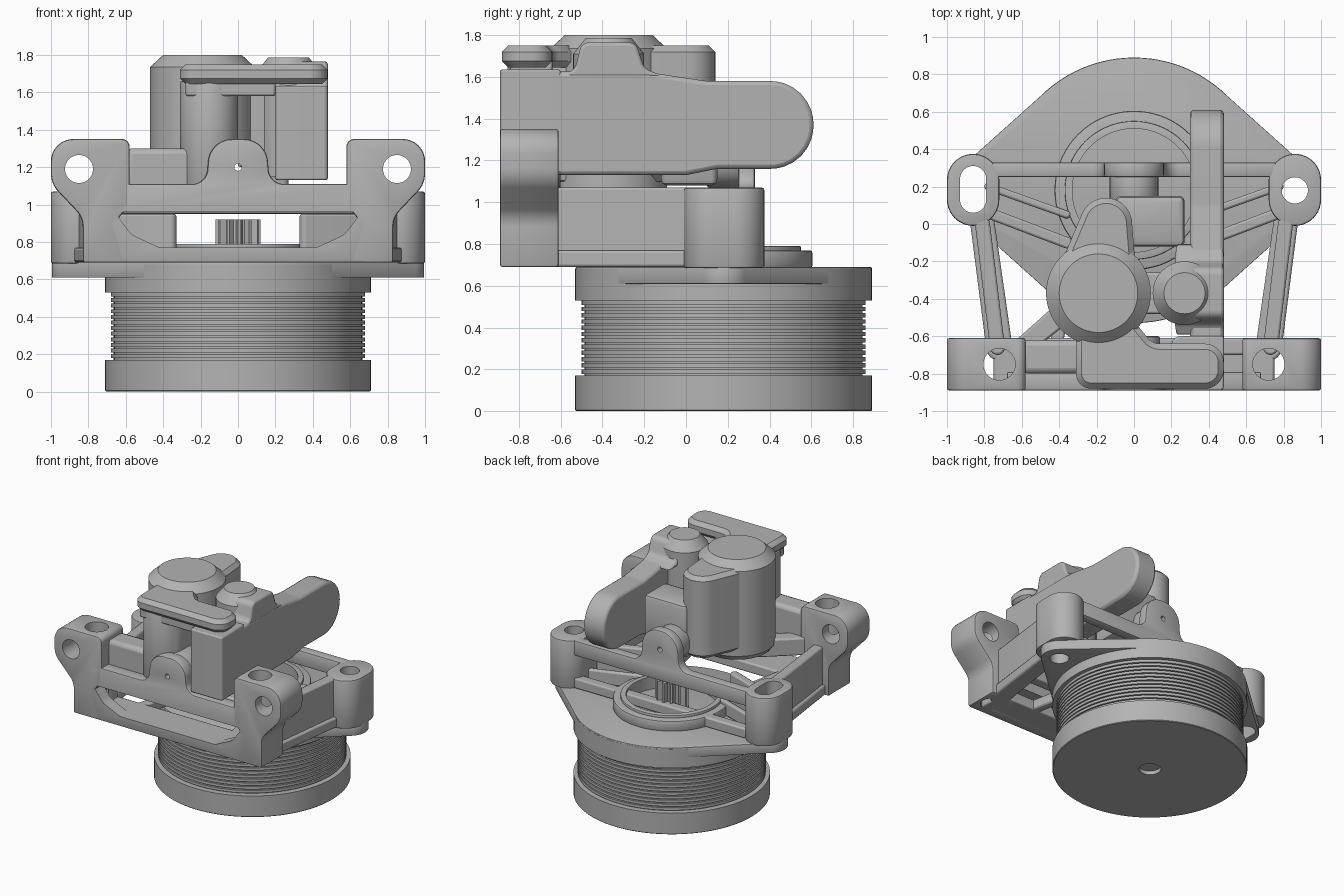
import bpy, bmesh, math
from mathutils import Vector
from mathutils.geometry import convex_hull_2d

if "Cube" in bpy.data.objects:
    bpy.data.objects.remove(bpy.data.objects["Cube"], do_unlink=True)

grey = bpy.data.materials.new("machined grey")
grey.use_nodes = True
COLOUR = (0.45, 0.45, 0.45, 1)
grey.diffuse_color = COLOUR
grey.node_tree.nodes["Principled BSDF"].inputs["Base Color"].default_value = COLOUR

MOTOR_Y = 0.18
PIVOT_Z = 1.2
parts = []


def finish(name, bm, bevel=0, segments=2):
    bmesh.ops.remove_doubles(bm, verts=bm.verts, dist=1e-5)
    bmesh.ops.recalc_face_normals(bm, faces=bm.faces)
    mesh = bpy.data.meshes.new(name)
    bm.to_mesh(mesh)
    bm.free()
    mesh.materials.append(grey)
    ob = bpy.data.objects.new(name, mesh)
    bpy.context.collection.objects.link(ob)
    if bevel:
        mod = ob.modifiers.new("soft edges", "BEVEL")
        mod.width, mod.segments = bevel, segments
        mod.limit_method, mod.angle_limit = "ANGLE", math.radians(40)
    parts.append(ob)
    return ob


def prism(name, outline, lo, hi, axis="z", bevel=0.012, segments=2):
    """Extrude a 2D outline along an axis."""
    place = {"z": lambda u, v, w: (u, v, w), "y": lambda u, v, w: (u, w, v),
             "x": lambda u, v, w: (w, u, v)}[axis]
    bm = bmesh.new()
    ends = [[bm.verts.new(place(p[0], p[1], w)) for p in outline] for w in (lo, hi)]
    for end in ends:
        bm.faces.new(end)
    n = len(outline)
    for i in range(n):
        j = (i + 1) % n
        bm.faces.new((ends[0][i], ends[0][j], ends[1][j], ends[1][i]))
    return finish(name, bm, bevel, segments)


def rounded(*corners, steps=8):
    """Polygon outline whose corners (u, v, radius) are filleted."""
    out = []
    for i, c in enumerate(corners):
        p = Vector(c[:2])
        a = Vector(corners[i - 1][:2]) - p
        b = Vector(corners[(i + 1) % len(corners)][:2]) - p
        r = c[2] if len(c) > 2 else 0
        if not r:
            out.append(p)
            continue
        half = a.angle(b) / 2
        t = min(r / math.tan(half), 0.49 * a.length, 0.49 * b.length)
        r = t * math.tan(half)
        a.normalize()
        b.normalize()
        centre = p + (a + b).normalized() * r / math.sin(half)
        s, e = p + a * t - centre, p + b * t - centre
        out += [centre + s.lerp(e, k / steps).normalized() * r for k in range(steps + 1)]
    return out


def circle(x, y, r, n=40):
    return [Vector((x + r * math.cos(k * math.tau / n), y + r * math.sin(k * math.tau / n)))
            for k in range(n)]


def hull(*circles, n=40):
    pts = [p for c in circles for p in circle(*c, n)]
    return [pts[i] for i in convex_hull_2d(pts)]


def box(x0, x1, y0, y1, r=0.0):
    return rounded((x0, y0, r), (x1, y0, r), (x1, y1, r), (x0, y1, r))


def lathe(name, profile, x, y, n=72):
    bm = bmesh.new()
    vs = [bm.verts.new((x + r, y, z)) for r, z in profile]
    es = [bm.edges.new(pair) for pair in zip(vs, vs[1:])]
    bmesh.ops.spin(bm, geom=vs + es, cent=(x, y, 0), axis=(0, 0, 1),
                   angle=math.tau, steps=n, use_duplicate=False)
    return finish(name, bm)


def cut(ob, outline, lo, hi, axis="z"):
    """Subtract a prism and bake the result."""
    tool = prism("cutter", outline, lo, hi, axis, 0)
    tool.hide_render = True
    mod = ob.modifiers.new("cut", "BOOLEAN")
    mod.operation, mod.object, mod.solver = "DIFFERENCE", tool, "EXACT"
    deps = bpy.context.evaluated_depsgraph_get()
    mesh = bpy.data.meshes.new_from_object(ob.evaluated_get(deps))
    ob.modifiers.clear()
    ob.data = mesh
    parts.remove(tool)
    bpy.data.objects.remove(tool, do_unlink=True)
    return ob


def pinhole(ob):
    return cut(ob, circle(0, PIVOT_Z, 0.02, 12), -1, 1, "y")


# Motor drum with fine ribs and a shaft recess below
profile = [(0, 0.03), (0.08, 0.03), (0.08, 0), (0.705, 0), (0.71, 0.005), (0.71, 0.17)]
ribs = 12
for k in range(ribs):
    z, h = 0.17 + k * 0.03, 0.03
    profile += [(0.665, z), (0.665, z + h * 0.3), (0.68, z + h * 0.3), (0.68, z + h)]
profile += [(0.71, 0.53), (0.71, 0.68), (0, 0.68)]
lathe("motor_drum", profile, 0, MOTOR_Y, 96)

# Mounting flange and corner posts
slots = {-1: hull((-0.86, 0.13, 0.07), (-0.86, 0.24, 0.07)), 1: circle(0.86, MOTOR_Y, 0.07)}
flange = prism("motor_flange", hull((0, MOTOR_Y, 0.709), (-0.86, MOTOR_Y, 0.135),
                                    (0.86, MOTOR_Y, 0.135), n=96), 0.61, 0.69, bevel=0.004)
for side, name in ((-1, "right"), (1, "left")):
    cut(flange, slots[side], 0.5, 0.8)
    post = prism(name + "_rear_post", hull((side * 0.86, 0.13, 0.14), (side * 0.86, 0.235, 0.14)),
                 0.685, 1.07)
    cut(post, slots[side], 0.5, 1.2)

    # Side walls and webs
    prism(name + "_side_wall", hull((side * 0.81, 0, 0.04), (side * 0.73, -0.66, 0.04)), 0.69, 1.07)
    prism(name + "_side_foot", hull((side * 0.81, 0, 0.065), (side * 0.72, -0.66, 0.07)), 0.69, 0.77)
    prism(name + "_post_web", hull((side * 0.78, 0.06, 0.03), (side * 0.36, -0.1, 0.03)), 0.69, 0.95)
    prism(name + "_rear_web", hull((side * 0.78, 0.2, 0.02), (side * 0.36, 0.05, 0.02)), 0.69, 0.8)
    prism(name + "_front_web", hull((side * 0.42, -0.66, 0.035), (side * 0.3, -0.08, 0.035)), 0.69, 0.77)

    # Front mounting ear with crossing holes
    ear = prism(name + "_front_ear", rounded(
        (side * 0.83, 0.69), (side * 0.83, 0.93, 0.12), (side, 1.11, 0.14), (side, 1.35, 0.15),
        (side * 0.58, 1.35, 0.04), (side * 0.58, 1.0, 0.02), (side * 0.66, 0.9), (side * 0.6, 0.69)),
        -0.89, -0.61, "y")
    cut(ear, circle(side * 0.85, 1.19, 0.075), -1, -0.5, "y")
    cut(ear, circle(side * 0.72, -0.75, 0.085), 0.5, 1.5)


# Front and rear walls share a humped outline
def humped(half, bottom, top):
    return rounded((-half, bottom), (half, bottom), (half, top), (0.17, top, 0.08),
                   (0.15, 1.35, 0.15), (-0.15, 1.35, 0.15), (-0.17, top, 0.08), (-half, top))


front = prism("front_wall", humped(0.68, 0.69, 1.11), -0.89, -0.79, "y")
cut(front, rounded((-0.66, 0.96), (-0.57, 0.84, 0.1), (-0.42, 0.77, 0.08), (0.42, 0.77, 0.08),
                   (0.57, 0.84, 0.1), (0.66, 0.96)), -1, -0.6, "y")
pinhole(front)
prism("front_floor", box(-0.75, 0.75, -0.885, -0.61), 0.69, 0.77)
prism("front_inner_rail", box(-0.65, 0.65, -0.7, -0.61), 0.96, 1.07)
pinhole(prism("rear_wall", humped(0.76, 0.95, 1.07), 0.25, 0.33, "y"))
prism("rear_sill", box(-0.76, 0.76, 0.25, 0.33), 0.69, 0.77)
pinhole(prism("front_pivot", circle(0, PIVOT_Z, 0.14), -0.8, -0.6, "y"))
pinhole(prism("rear_pivot", circle(0, PIVOT_Z, 0.13), 0.1, 0.3, "y"))

# Ring around the pinion
ring = prism("base_ring", circle(0, MOTOR_Y, 0.425, 72), 0.685, 0.77)
cut(ring, circle(0, MOTOR_Y, 0.33, 72), 0.6, 0.9)
lip = prism("ring_lip", circle(0, MOTOR_Y, 0.37, 72), 0.76, 0.79, bevel=0.005)
cut(lip, circle(0, MOTOR_Y, 0.33, 72), 0.7, 0.9)

# Toothed pinion
teeth = 12
gear = []
for k in range(teeth * 4):
    r = 0.12 if k % 4 < 2 else 0.088
    a = k * math.tau / (teeth * 4)
    gear.append((r * math.cos(a), MOTOR_Y + r * math.sin(a)))
prism("pinion", gear, 0.68, 0.92, bevel=0)

# Upper housing: main barrel, front column, rear nose and side block
pinhole(lathe("housing_barrel", [(0, 1.02), (0.25, 1.02), (0.28, 1.06), (0.28, 1.735),
                                 (0.21, 1.8), (0, 1.8)], -0.19, -0.37))
pinhole(prism("front_column", hull((-0.155, -0.7, 0.155), (-0.155, -0.5, 0.155)), 1.1, 1.66))
nose = prism("rear_nose", hull((-0.15, 0, 0.14), (-0.19, -0.25, 0.2)), 1.1, 1.75,
             bevel=0.03, segments=1)
pinhole(nose)
pinhole(prism("side_block", box(-0.1, 0.27, -0.12, 0.15, 0.03), 1.08, 1.5, bevel=0.03))
prism("housing_shoulder", box(-0.6, -0.15, -0.8, -0.62), 1.0, 1.3, bevel=0.03)
prism("shoulder_web", hull((-0.35, -0.45, 0.06), (-0.6, -0.66, 0.05)), 0.96, 1.1)

# Front cap arm reaching over to the lever
prism("cap_arm", rounded((-0.31, -0.88, 0.08), (0.48, -0.88, 0.1), (0.48, -0.64, 0.1),
                         (0.1, -0.64, 0.08), (0.0, -0.52), (-0.31, -0.52)), 1.645, 1.75,
      bevel=0.03, segments=1)
prism("cap_core", box(-0.28, 0.2, -0.84, -0.64), 1.58, 1.7)
prism("lever_block", rounded((0.2, -0.89, 0.02), (0.48, -0.89, 0.02), (0.48, -0.6),
                             (0.2, -0.6, 0.05)), 1.13, 1.635, bevel=0.01)

# Lever with rounded tail and its boss
prism("lever", rounded((-0.84, 1.13), (0, 1.13, 0.1), (0.15, 1.16, 0.1), (0.61, 1.16, 0.209),
                       (0.61, 1.58, 0.209), (0.1, 1.58, 0.2), (-0.2, 1.625, 0.2), (-0.84, 1.625)),
      0.3, 0.48, "x", bevel=0.02)
prism("boss_bridge", rounded((-0.6, 1.6), (-0.53, 1.64, 0.06), (-0.5, 1.765, 0.05),
                             (-0.24, 1.765, 0.05), (-0.2, 1.64, 0.06), (-0.1, 1.6)),
      0.22, 0.48, "x", bevel=0.015)
lathe("lever_boss", [(0, 1.15), (0.17, 1.15), (0.17, 1.71), (0.11, 1.785), (0, 1.785)], 0.27, -0.37, 48)
prism("boss_link", box(0, 0.3, -0.48, -0.26), 1.2, 1.6)

# Smooth curved faces, keep edges crisp
for ob in bpy.context.selected_objects:
    ob.select_set(False)
for ob in parts:
    ob.select_set(True)
bpy.context.view_layer.objects.active = parts[0]
bpy.ops.object.shade_smooth_by_angle(angle=math.radians(32))
